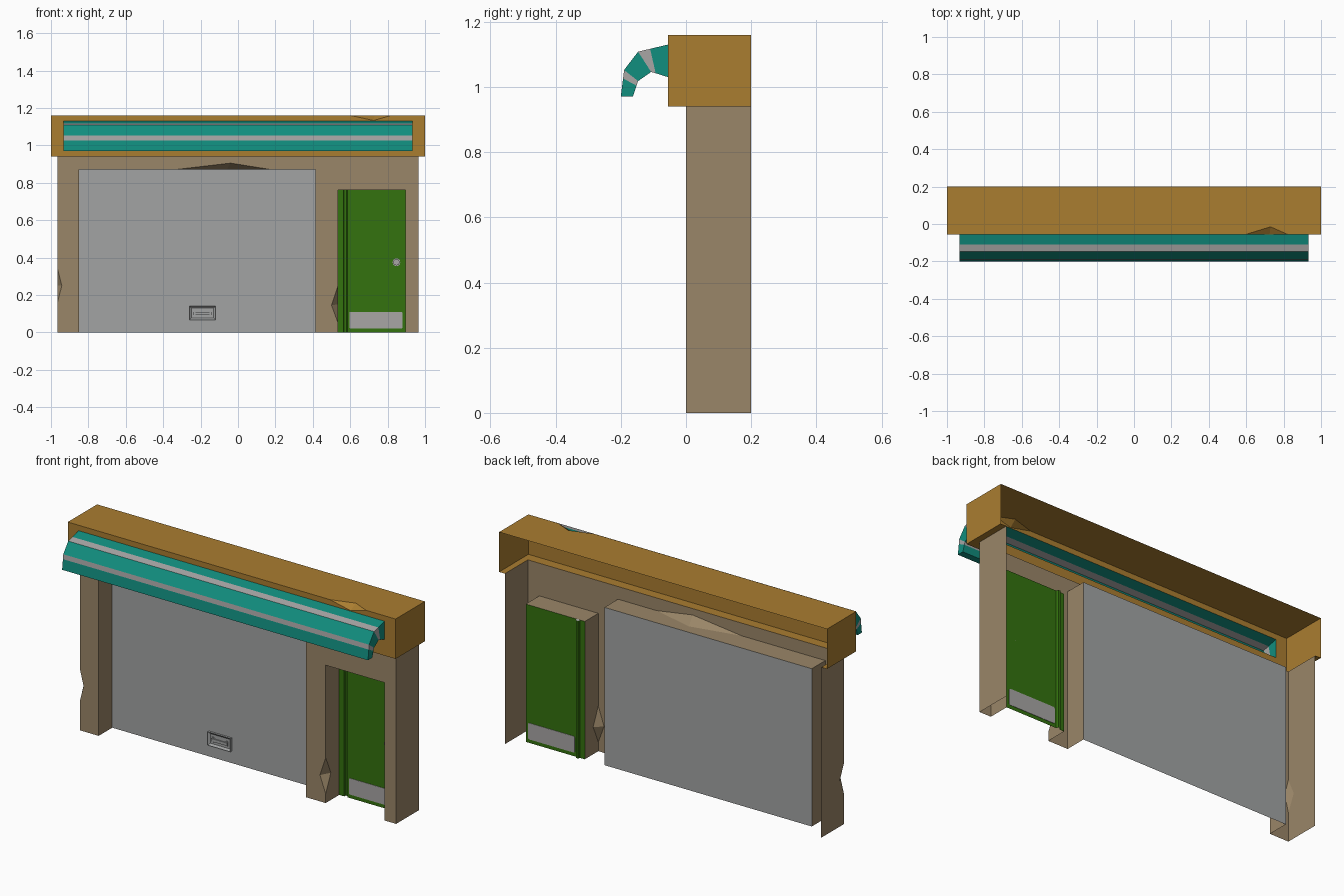
import bpy, bmesh, math
from mathutils import Matrix, Vector

if "Cube" in bpy.data.objects:
    bpy.data.objects.remove(bpy.data.objects["Cube"])


def material(name, rgb):
    lin = [(c / 255 / 12.92) if c < 11 else ((c / 255 + 0.055) / 1.055) ** 2.4 for c in rgb]
    m = bpy.data.materials.new(name)
    m.diffuse_color = (*lin, 1)
    m.use_nodes = True
    m.node_tree.nodes["Principled BSDF"].inputs["Base Color"].default_value = m.diffuse_color
    return m


STONE = material("wall_brown", (154, 134, 104))
WOOD = material("header_ochre", (170, 125, 48))
TEAL = material("awning_teal", (17, 142, 127))
STEEL = material("shutter_grey", (162, 164, 164))
TRIM = material("trim_grey", (168, 166, 165))
GREEN = material("door_green", (51, 114, 14))


def finish(name, bm, *mats, recalc=True):
    bmesh.ops.remove_doubles(bm, verts=bm.verts[:], dist=1e-5)
    if recalc:
        bmesh.ops.recalc_face_normals(bm, faces=bm.faces[:])
    me = bpy.data.meshes.new(name)
    bm.to_mesh(me)
    bm.free()
    for m in mats:
        me.materials.append(m)
    ob = bpy.data.objects.new(name, me)
    bpy.context.scene.collection.objects.link(ob)
    return ob


def face(bm, pts, mat=0):
    f = bm.faces.new([bm.verts.new(p) for p in pts])
    f.material_index = mat
    return f


def box(bm, lo, hi):
    size = Vector(hi) - Vector(lo)
    mid = (Vector(hi) + Vector(lo)) / 2
    return bmesh.ops.create_cube(bm, size=1, matrix=Matrix.Translation(mid) @ Matrix.Diagonal((*size, 1)))["verts"]


def chip_faces(bm, a, b, p, q):
    # broken corner: edge a-b replaced by points p and q on its two faces
    face(bm, (a, p, q))
    face(bm, (p, b, q))


D = 0.118       # depth of the openings
W, H = 0.965, 0.94
T = 0.2         # wall depth

# ---- wall: front sheet with two openings and chipped edges, open at the back
bm = bmesh.new()


def turn_back(bm, a, b, depth, chip=None):
    # side or reveal running back from front edge a-b; chip = (start, peak, end, deep point)
    pts = [(a[0], 0, a[1])]
    if chip:
        s, p, e, q = chip
        s, p, e = [(c[0], 0, c[1]) for c in (s, p, e)]
        chip_faces(bm, s, e, p, q)
        pts += [s, q, e]
    pts += [(b[0], 0, b[1]), (b[0], depth, b[1]), (a[0], depth, a[1])]
    face(bm, pts)


lintel_chip = ((-.34, .87), (-.04, .905), (.18, .87), (-.06, .06, .87))
jamb_chip = ((.535, .05), (.50, .145), (.535, .25), (.535, .045, .15))
corner_chip = ((-W, .34), (-.942, .25), (-W, .16), (-W, .04, .25))
outline = [(-W, 0), (-.85, 0), (-.85, .87), *lintel_chip[:3], (.415, .87), (.415, 0),
           (.535, 0), *jamb_chip[:3], (.535, .76), (.895, .76), (.895, 0),
           (W, 0), (W, H), (-W, H), *corner_chip[:3]]
face(bm, [(x, 0, z) for x, z in outline])
turn_back(bm, (-W, H), (-W, 0), T, corner_chip)
turn_back(bm, (W, 0), (W, H), T)
turn_back(bm, (-.85, 0), (-.85, .87), D)
turn_back(bm, (-.85, .87), (.415, .87), D, lintel_chip)
turn_back(bm, (.415, .87), (.415, 0), D)
turn_back(bm, (.535, 0), (.535, .76), D, jamb_chip)
turn_back(bm, (.535, .76), (.895, .76), D)
turn_back(bm, (.895, .76), (.895, 0), D)
finish("wall", bm, STONE)

# ---- header: hollow box open at the back, slot in front for the awning
F, Z0, Z1 = -0.055, 0.94, 1.16
AX, A0, A1 = 0.933, 1.03, 1.13
bm = bmesh.new()
a, b = (.60, F, Z1), (.82, F, Z1)
low, deep = (.725, F, 1.133), (.73, -.015, Z1)
chip_faces(bm, a, b, low, deep)
face(bm, [(-1, F, Z1), a, deep, b, (1, F, Z1), (1, T, Z1), (-1, T, Z1)])
face(bm, [(-1, F, A1), (-AX, F, A1), (AX, F, A1), (1, F, A1), (1, F, Z1), b, low, a, (-1, F, Z1)])
face(bm, [(-1, F, Z0), (1, F, Z0), (1, F, A0), (AX, F, A0), (-AX, F, A0), (-1, F, A0)])
for s in (-1, 1):
    face(bm, [(s * AX, F, A0), (s, F, A0), (s, F, A1), (s * AX, F, A1)])
    face(bm, [(s, F, Z0), (s, T, Z0), (s, T, Z1), (s, F, Z1), (s, F, A1), (s, F, A0)])
    face(bm, [(s * W, 0, Z0), (s, 0, Z0), (s, T, Z0), (s * W, T, Z0)])
face(bm, [(-1, F, Z0), (1, F, Z0), (1, 0, Z0), (W, 0, Z0), (-W, 0, Z0), (-1, 0, Z0)])
finish("header", bm, WOOD)

# ---- awning: curved hollow profile in five bands, alternating teal and grey
top = [(F, A1), (-.11, 1.117), (-.147, 1.108), (-.19, 1.052), (-.193, 1.026), (-.2, .97)]
bot = [(F, A0), (-.093, 1.042), (-.107, 1.046), (-.147, 1.018), (-.152, 1.004), (-.163, .97)]
bm = bmesh.new()
for i in range(5):
    for p, q in ((top[i], top[i + 1]), (bot[i], bot[i + 1])):
        face(bm, [(-AX, *p), (AX, *p), (AX, *q), (-AX, *q)], i % 2)
    for x in (-AX, AX):
        face(bm, [(x, *top[i]), (x, *top[i + 1]), (x, *bot[i + 1]), (x, *bot[i])], i % 2)
face(bm, [(-AX, *top[5]), (AX, *top[5]), (AX, *bot[5]), (-AX, *bot[5])])
finish("awning", bm, TEAL, TRIM)

# ---- garage shutter sheet
bm = bmesh.new()
face(bm, [(-.85, D, 0), (.415, D, 0), (.415, D, .87), (-.85, D, .87)])
finish("shutter", bm, STEEL, recalc=False)

# ---- shutter handle: raised plate with a recess and a grip bar
bm = bmesh.new()
box(bm, (-.26, D - .012, .066), (-.12, D - .0005, .14))
front = min(bm.faces, key=lambda f: f.calc_center_median().y)
bmesh.ops.inset_region(bm, faces=[front], thickness=.015)
bmesh.ops.translate(bm, verts=front.verts[:], vec=(0, .009, 0))
box(bm, (-.238, D - .012, .093), (-.142, D - .006, .109))
for x in (-.238, -.152):
    box(bm, (x, D - .007, .087), (x + .01, D - .002, .115))
finish("shutter_handle", bm, STEEL)

# ---- door sheet with a vertical groove on the hinge side
bm = bmesh.new()
plan = [(.535, D), (.565, D), (.568, D + .012), (.581, D + .012), (.585, D), (.895, D)]
for p, q in zip(plan, plan[1:]):
    face(bm, [(*p, 0), (*q, 0), (*q, .76), (*p, .76)])
finish("door", bm, GREEN, recalc=False)

# ---- kick plate with rounded corners, showing on both sides of the door
bm = bmesh.new()
box(bm, (.595, D - .002, .02), (.88, D + .002, .11))
corners = [e for e in bm.edges if abs(e.verts[0].co.y - e.verts[1].co.y) > .003]
bmesh.ops.bevel(bm, geom=corners, offset=.008, segments=2, profile=.5, affect='EDGES')
finish("kick_plate", bm, TRIM)

# ---- door knob: rose and knob
bm = bmesh.new()
for r1, r2, depth, y in ((.021, .021, .006, D - .003), (.01, .01, .014, D - .012), (.013, .017, .014, D - .025)):
    m = Matrix.Translation((.847, y, .375)) @ Matrix.Rotation(math.pi / 2, 4, 'X')
    bmesh.ops.create_cone(bm, cap_ends=True, segments=12, radius1=r1, radius2=r2, depth=depth, matrix=m)
finish("door_knob", bm, TRIM)
